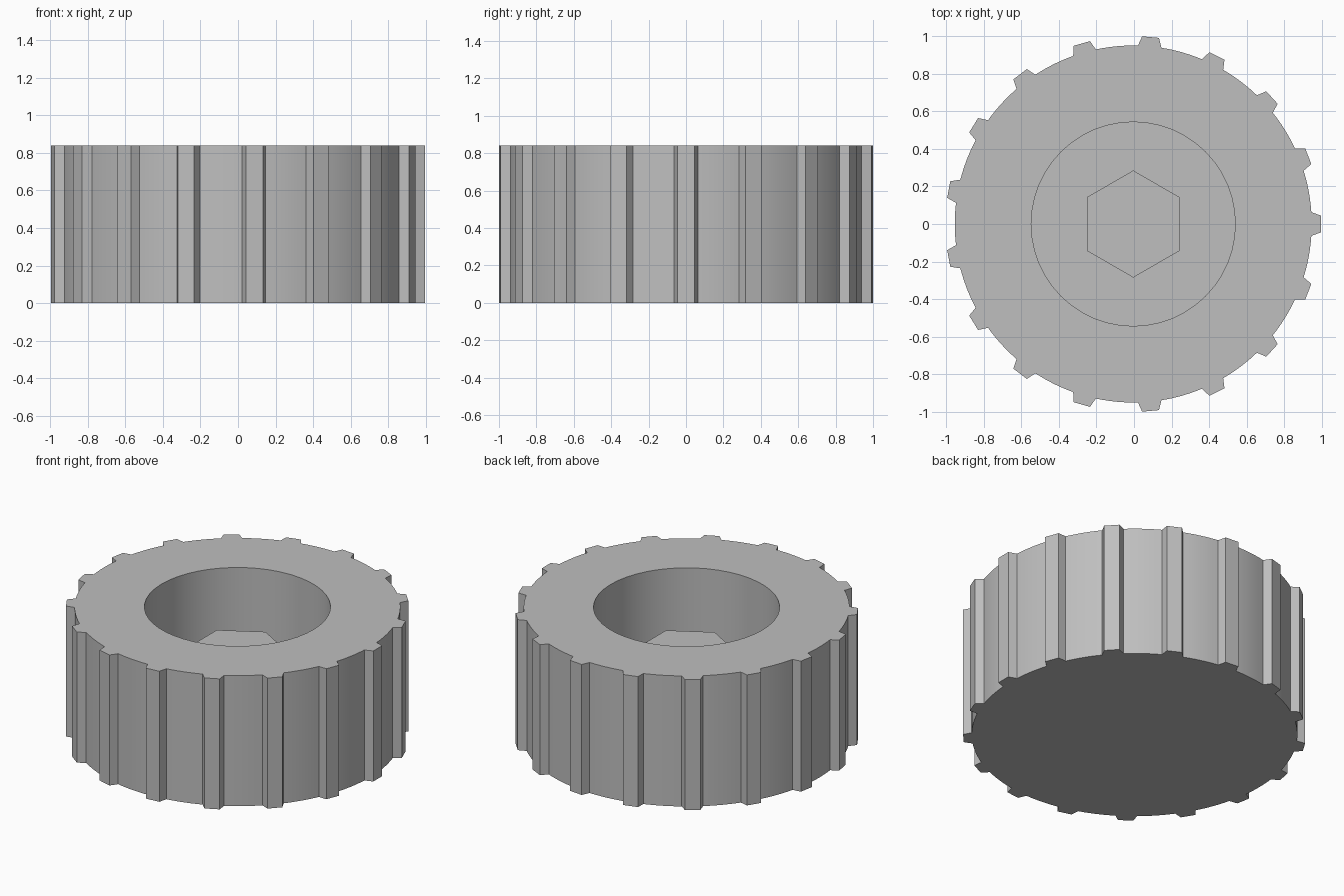
import bpy
import bmesh
from math import cos, sin, tau, atan2

TEETH = 17
ROOT_R, TIP_R = 0.95, 1.0
HEIGHT, FLOOR_Z, HEX_Z = 0.84, 0.28, 0.57
CX = -0.004  # an odd tooth count shifts the axis off the middle of the bounds
GAP_STEPS = 6

cube = bpy.data.objects.get("Cube")
if cube:
    bpy.data.objects.remove(cube)

grey = bpy.data.materials.new("grey")
grey.use_nodes = True
grey.diffuse_color = (0.52, 0.52, 0.52, 1)
grey.node_tree.nodes["Principled BSDF"].inputs["Base Color"].default_value = grey.diffuse_color


def polar(r, a):
    return (CX + r * cos(a), r * sin(a))


def ring(r, n, start=0.0):
    return [polar(r, start + tau * i / n) for i in range(n)]


def make_object(name, bm):
    bmesh.ops.recalc_face_normals(bm, faces=bm.faces[:])
    mesh = bpy.data.meshes.new(name)
    bm.to_mesh(mesh)
    bm.free()
    mesh.materials.append(grey)
    obj = bpy.data.objects.new(name, mesh)
    bpy.context.collection.objects.link(obj)
    bpy.ops.object.select_all(action="DESELECT")
    obj.select_set(True)
    bpy.context.view_layer.objects.active = obj
    bpy.ops.object.shade_smooth_by_angle(angle=0.35)
    return obj


def add_loop(bm, points, z):
    """Closed loop of vertices and edges at height z."""
    verts = [bm.verts.new((x, y, z)) for x, y in points]
    edges = [bm.edges.new((v, verts[i - 1])) for i, v in enumerate(verts)]
    return verts, edges


def walls(bm, lower, upper):
    for i in range(len(lower)):
        bm.faces.new((lower[i - 1], lower[i], upper[i], upper[i - 1]))


# Toothed outline: tapered teeth joined by round arcs
outline = []
base_half = atan2(0.063, ROOT_R)
tip_half = atan2(0.045, TIP_R)
pitch = tau / TEETH
for t in range(TEETH):
    a = t * pitch
    outline += [polar(TIP_R, a - tip_half), polar(TIP_R, a + tip_half)]
    for s in range(GAP_STEPS + 1):
        f = s / GAP_STEPS
        outline.append(polar(ROOT_R, a + base_half + f * (pitch - 2 * base_half)))

# Toothed body with a blind round bore
bm = bmesh.new()
bottom, _ = add_loop(bm, outline, 0)
top, top_edges = add_loop(bm, outline, HEIGHT)
bore = ring(0.543, 48)
rim, rim_edges = add_loop(bm, bore, HEIGHT)
floor, _ = add_loop(bm, bore, FLOOR_Z)
walls(bm, bottom, top)
walls(bm, floor, rim)
bm.faces.new(bottom)
bm.faces.new(floor)
bmesh.ops.triangle_fill(bm, edges=top_edges + rim_edges, use_beauty=True)
make_object("toothed_body", bm)

# Hexagonal post standing on the bore floor
bm = bmesh.new()
hexagon = ring(0.285, 6, tau / 12)
low, _ = add_loop(bm, hexagon, FLOOR_Z)
high, _ = add_loop(bm, hexagon, HEX_Z)
walls(bm, low, high)
bm.faces.new(high)
make_object("hex_post", bm)
